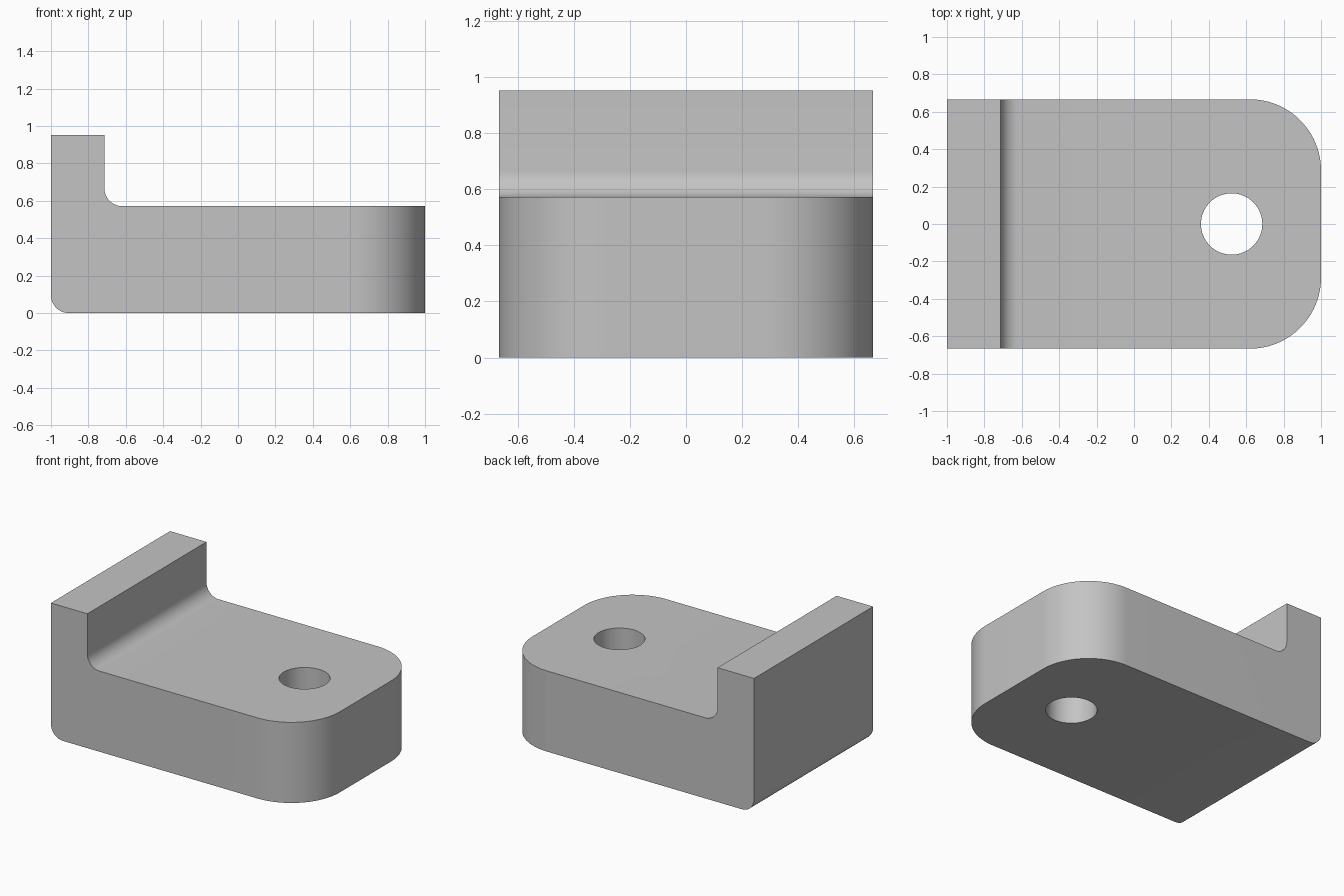
import bpy, bmesh
from math import sin, cos, pi, radians
from mathutils import Vector

cube = bpy.data.objects.get("Cube")
if cube:
    bpy.data.objects.remove(cube, do_unlink=True)

UNIT = 2 / 21                      # the part is 21 x 14 x 10 units
HALF_WIDTH = 7 * UNIT
STEP_X, STEP_Z, TOP_Z = -1 + 3 * UNIT, 6 * UNIT, 10 * UNIT
FILLET, CORNER = UNIT, 4 * UNIT
HOLE_X, HOLE_RADIUS = 0.522, 0.164

metal = bpy.data.materials.new("grey metal")
metal.use_nodes = True
grey = (0.55, 0.55, 0.55, 1)
metal.diffuse_color = grey
metal.node_tree.nodes["Principled BSDF"].inputs["Base Color"].default_value = grey


def arc(cx, cz, radius, start, end, steps=12):
    angles = [radians(start + (end - start) * i / steps) for i in range(steps + 1)]
    return [(cx + radius * cos(a), cz + radius * sin(a)) for a in angles]


# L-shaped side profile with a rounded heel and an inner fillet
profile = [(1, 0), (1, STEP_Z)]
profile += arc(STEP_X + FILLET, STEP_Z + FILLET, FILLET, 270, 180)
profile += [(STEP_X, TOP_Z), (-1, TOP_Z)]
profile += arc(-1 + FILLET, FILLET, FILLET, 180, 270)

bm = bmesh.new()
side = bm.faces.new([bm.verts.new((x, -HALF_WIDTH, z)) for x, z in profile])
swept = bmesh.ops.extrude_face_region(bm, geom=[side])["geom"]
bmesh.ops.translate(bm, vec=Vector((0, 2 * HALF_WIDTH, 0)),
                    verts=[v for v in swept if isinstance(v, bmesh.types.BMVert)])

# Large rounded corners at the free end
corners = [e for e in bm.edges if all(v.co.x > 0.99 for v in e.verts)
           and abs(e.verts[0].co.z - e.verts[1].co.z) > 0.1]
bmesh.ops.bevel(bm, geom=corners, offset=CORNER, segments=24, profile=0.5, affect='EDGES')
bmesh.ops.recalc_face_normals(bm, faces=bm.faces)
mesh = bpy.data.meshes.new("stepped_block")
bm.to_mesh(mesh)
bm.free()
mesh.materials.append(metal)
block = bpy.data.objects.new("stepped_block", mesh)
bpy.context.collection.objects.link(block)

# Through hole
bpy.ops.mesh.primitive_cylinder_add(vertices=64, radius=HOLE_RADIUS, depth=2,
                                    location=(HOLE_X, 0, STEP_Z / 2))
cutter = bpy.context.object
cutter.name = "hole_cutter"
cutter.data.materials.append(metal)
hole = block.modifiers.new("hole", 'BOOLEAN')
hole.operation, hole.solver, hole.object = 'DIFFERENCE', 'EXACT', cutter
bpy.ops.object.select_all(action='DESELECT')
block.select_set(True)
bpy.context.view_layer.objects.active = block
bpy.ops.object.modifier_apply(modifier=hole.name)
bpy.data.objects.remove(cutter, do_unlink=True)

bpy.ops.object.shade_smooth_by_angle(angle=radians(30))
